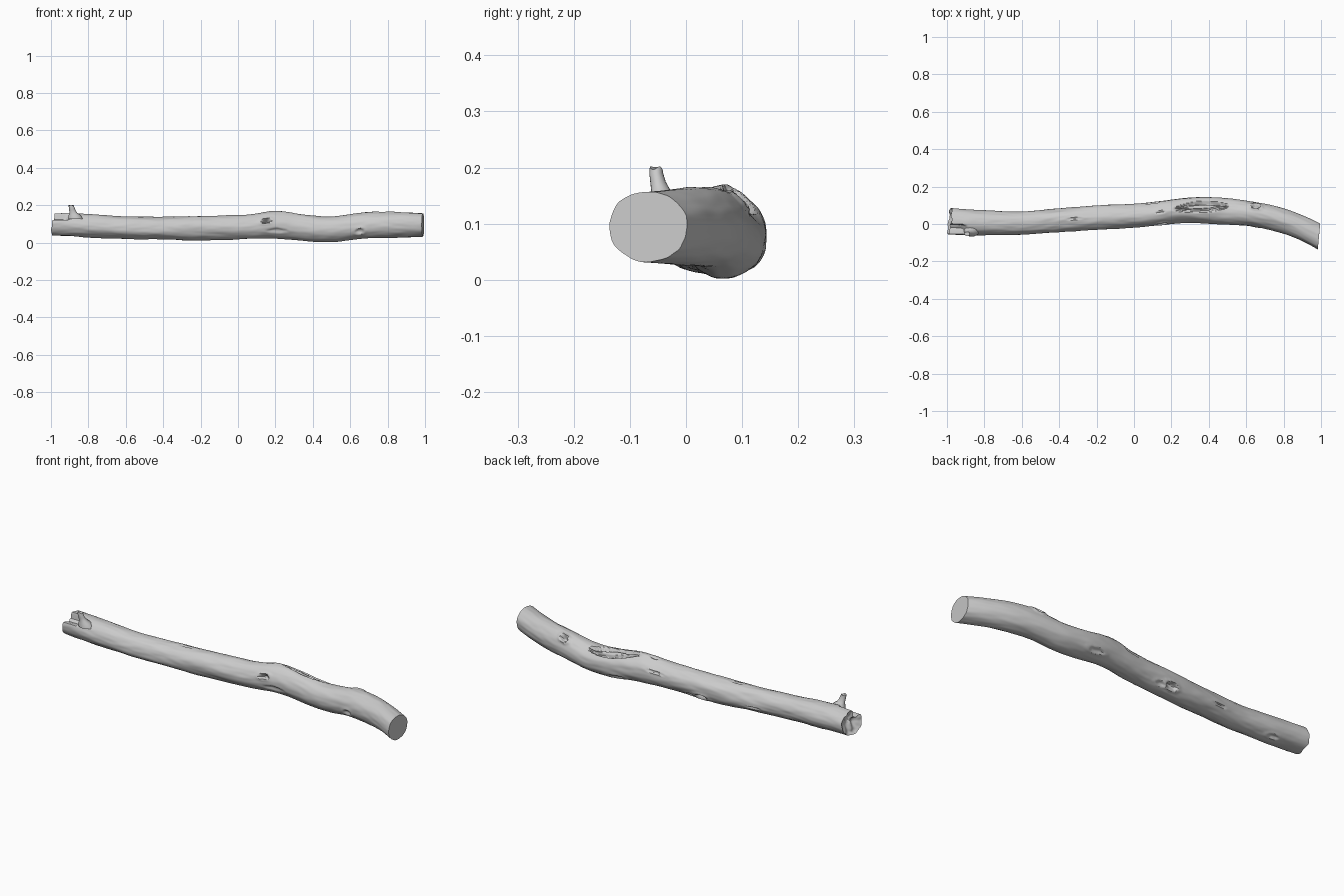
import bpy, bmesh, math
from mathutils import Vector, noise

if "Cube" in bpy.data.objects:
    bpy.data.objects.remove(bpy.data.objects["Cube"])

RINGS, SEGS = 260, 80
# stations along the log: x, back y, front y, top z, bottom z
STATIONS = [
    (-1.02, .086, -.056, .157, .036), (-.9, .078, -.060, .158, .033), (-.8, .073, -.060, .153, .027),
    (-.6, .067, -.057, .141, .020), (-.4, .083, -.045, .138, .017),
    (-.2, .100, -.030, .142, .012), (0, .106, -.020, .147, .018),
    (.1, .115, -.010, .155, .021), (.2, .130, .002, .168, .021),
    (.3, .141, .005, .161, .012), (.4, .142, .000, .147, .005),
    (.5, .136, -.003, .141, .004), (.6, .124, -.010, .152, .013),
    (.7, .108, -.026, .163, .022), (.8, .083, -.052, .164, .027),
    (.9, .047, -.093, .161, .030), (1.02, -.008, -.158, .157, .033)]
# knots and dents: x, angle (deg, 0 = back, 90 = up), half length, half width (rad), depth, rim
KNOTS = [(.65, 48, .026, .24, .018, .007), (.15, 160, .028, .20, .026, .003),
         (.21, 203, .06, .2, .006, .001), (.65, 203, .025, .25, .009, .002),
         (-.15, -35, .035, .28, .022, .004), (-.09, -45, .03, .2, .007, .002),
         (.14, 85, .03, .12, .007, .001), (-.32, 88, .05, .1, .004, .001),
         (.1, 20, .06, .1, .006, .001), (-.45, -20, .05, .1, .005, .001),
         (-.8, -60, .035, .2, .007, .002), (.33, -40, .05, .2, .006, .002)]


def section(x):
    """Centre and half sizes of the log at x (Catmull-Rom style blend)."""
    s = STATIONS
    i = max(0, min(len(s) - 2, sum(1 for k in s if k[0] <= x) - 1))
    a, b = s[i], s[i + 1]
    p, n = s[max(i - 1, 0)], s[min(i + 2, len(s) - 1)]
    h = b[0] - a[0]
    t = (x - a[0]) / h
    v = []
    for k in range(1, 5):
        m0 = (b[k] - p[k]) / (b[0] - p[0]) * h
        m1 = (n[k] - a[k]) / (n[0] - a[0]) * h
        v.append((2*t**3 - 3*t*t + 1) * a[k] + (t**3 - 2*t*t + t) * m0
                 + (3*t*t - 2*t**3) * b[k] + (t**3 - t*t) * m1)
    return (v[0] + v[1]) / 2, (v[2] + v[3]) / 2, (v[0] - v[1]) / 2, (v[2] - v[3]) / 2


def smooth(e0, e1, v):
    t = max(0, min(1, (v - e0) / (e1 - e0)))
    return t * t * (3 - 2 * t)


def ang(a, deg):
    return (a - math.radians(deg) + math.pi) % (2 * math.pi) - math.pi


def relief(x, a):
    """Radial offset of the bark surface."""
    c, s = math.cos(a), math.sin(a)
    d = .004 * noise.noise(Vector((x * 5, c * 1.3, s * 1.3)))
    d += .0016 * noise.noise(Vector((x * 14 + 7, c * 4, s * 4)))
    for kx, deg, hl, hw, depth, rim in KNOTS:
        r = math.hypot((x - kx) / hl, ang(a, deg) / hw)
        if r < 2.5:
            r += .25 * noise.noise(Vector((x * 60, a * 6, 0)))
            d += rim * math.exp(-((r - 1.15) / .4) ** 2) - depth * (1 - smooth(.35, 1.05, r))
    # long eye-shaped scar with a raised lens inside
    u, w = (x - .36) / .165, ang(a, 70 - (x - .36) * 60)
    if abs(u) < 1:
        r = abs(w) / (.52 * (1 - u * u) + .01)
        d -= .019 * (1 - smooth(.75, 1, r)) * smooth(0, .35, 1 - abs(u))
        d += .012 * (1 - smooth(.3, .6, r + abs(u) * .35))
    # flattened shoulder around the scar, fuller low on the back
    g = math.exp(-((x - .38) / .2) ** 2)
    d += g * (-.006 * math.exp(-(ang(a, 50) / .4) ** 2) + .004 * math.exp(-(ang(a, -20) / .4) ** 2))
    # torn notch at the broken end
    d -= .032 * (1 - smooth(-.93, -.885, x)) * (1 - smooth(.3, .5, abs(ang(a, 128))))
    return d


def surface(x0, a, scale=1.0):
    cy, cz, hy, hz = section(x0)
    y, z = math.cos(a) * hy * scale, math.sin(a) * hz * scale
    left, right = 1 - smooth(-1, -.85, x0), smooth(.85, 1, x0)
    tear = .012 * noise.noise(Vector((y * 28, z * 28, 3)))
    x = x0 + left * (.013 + .10 * y + .16 * z + tear) + right * (-.011 + .09 * y)
    cy, cz, hy, hz = section(x)
    d = relief(x, a)
    return Vector((x, cy + math.cos(a) * (hy + d) * scale, max(.001, cz + math.sin(a) * (hz + d) * scale)))


def finish(name, bm, limit):
    bmesh.ops.recalc_face_normals(bm, faces=bm.faces)
    me = bpy.data.meshes.new(name)
    bm.to_mesh(me)
    bm.free()
    ob = bpy.data.objects.new(name, me)
    bpy.context.collection.objects.link(ob)
    bpy.ops.object.select_all(action='DESELECT')
    ob.select_set(True)
    bpy.context.view_layer.objects.active = ob
    bpy.ops.object.shade_smooth_by_angle(angle=math.radians(limit))
    return ob


def skin(bm, rings):
    for r0, r1 in zip(rings, rings[1:]):
        n = len(r0)
        for j in range(n):
            bm.faces.new((r0[j], r0[(j + 1) % n], r1[(j + 1) % n], r1[j]))
    bm.faces.new(rings[-1])


# log body: splintered left cap, bark, then a clean sawn right cap
bm = bmesh.new()
angles = [2 * math.pi * j / SEGS for j in range(SEGS)]
rings = []
for k in range(1, 10):
    f = k / 10
    ring = []
    for a in angles:
        p = surface(-1, a, f)
        p.x += .022 * (1 - f ** 4) + .012 * noise.noise(p * 35) * (1 - f ** 6)
        ring.append(bm.verts.new(p))
    rings.append(ring)
for i in range(RINGS):
    x = -1 + 2 * i / (RINGS - 1)
    rings.append([bm.verts.new(surface(x, a)) for a in angles])
skin(bm, rings)
bm.faces.new(rings[0][::-1])
finish("log", bm, 45)

# broken twig stub: flared base, uneven tip
bm = bmesh.new()
rings = []
for x, y, z, r in [(-.868, -.034, .125, .036), (-.874, -.040, .148, .027), (-.881, -.045, .160, .018),
                   (-.886, -.050, .175, .0145), (-.890, -.053, .190, .013), (-.892, -.053, .199, .012)]:
    rings.append([bm.verts.new((x + r * 1.15 * math.cos(t), y + r * .95 * math.sin(t),
                                z + (.003 * math.sin(3 * t) if z > .195 else 0)))
                  for t in [2 * math.pi * j / 20 for j in range(20)]])
skin(bm, rings)
bm.faces.new(rings[0][::-1])
finish("twig_stub", bm, 50)
